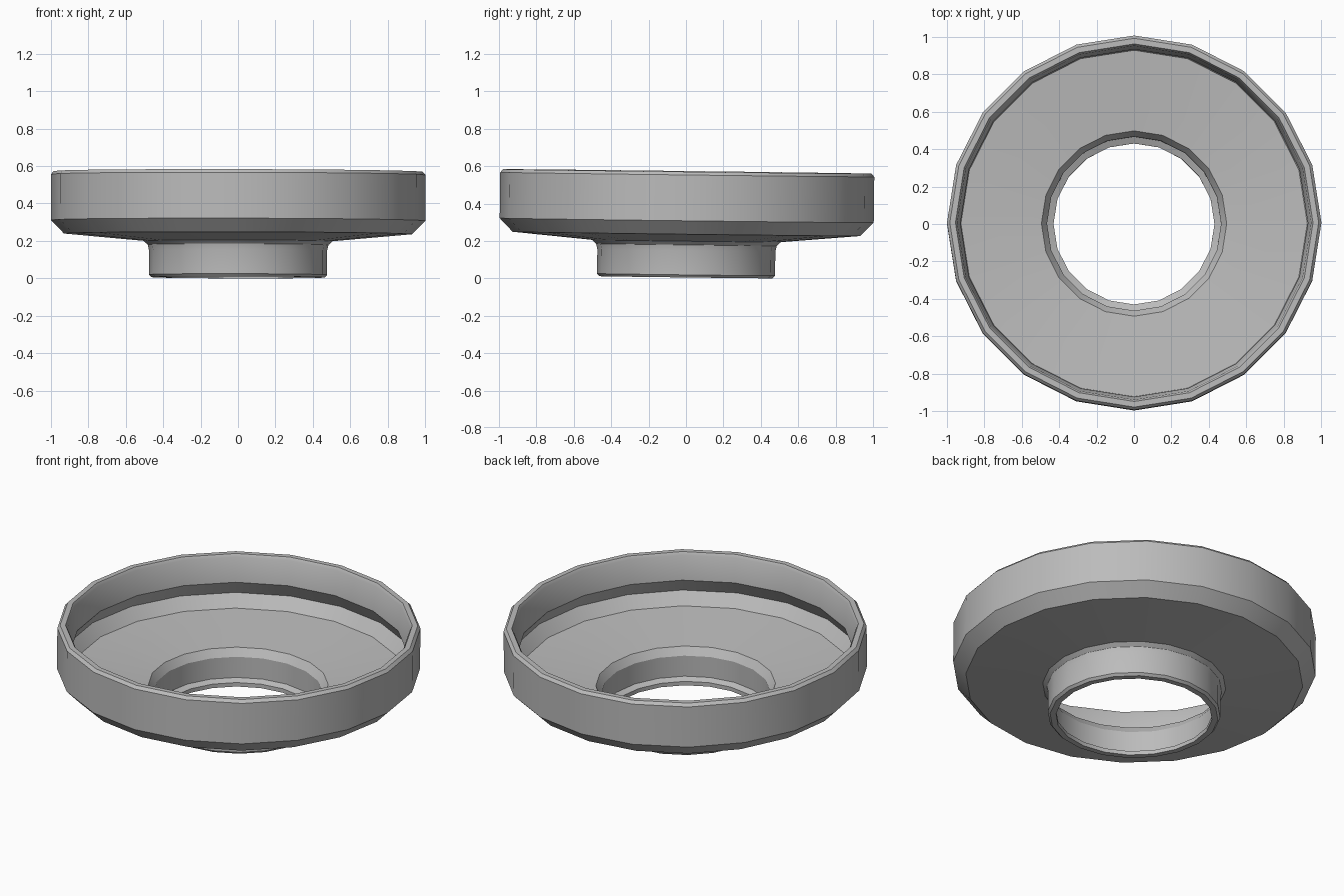
import bpy, bmesh, math
from mathutils import Matrix

cube = bpy.data.objects.get("Cube")
if cube:
    bpy.data.objects.remove(cube, do_unlink=True)

SIDES = 20

# Thin shell cross-section as (radius, height), running up the outside and down the inside
outside = [(0.43, 0.006), (0.463, 0.006), (0.476, 0.02), (0.476, 0.15), (0.483, 0.18),
           (0.505, 0.2), (0.93, 0.238), (1.0, 0.31), (1.0, 0.555), (0.985, 0.572)]
inside = [(0.955, 0.572), (0.945, 0.555), (0.928, 0.41), (0.98, 0.325), (0.925, 0.255),
          (0.495, 0.215), (0.465, 0.17), (0.465, 0.045), (0.43, 0.03)]

# Grey material
grey = bpy.data.materials.new("mid_grey")
grey.use_nodes = True
colour = (0.5, 0.5, 0.5, 1)
grey.diffuse_color = colour
grey.node_tree.nodes["Principled BSDF"].inputs["Base Color"].default_value = colour

# Revolve the closed section around the vertical axis
bm = bmesh.new()
ring = [bm.verts.new((r, 0, z)) for r, z in outside + inside]
edges = [bm.edges.new((a, b)) for a, b in zip(ring, ring[1:] + ring[:1])]
bmesh.ops.spin(bm, geom=ring + edges, cent=(0, 0, 0), axis=(0, 0, 1),
               angle=math.tau, steps=SIDES, use_merge=False)
bmesh.ops.remove_doubles(bm, verts=bm.verts, dist=0.001)
bmesh.ops.recalc_face_normals(bm, faces=bm.faces)

# Slight lean, then rest on the ground
lean = Matrix.Rotation(math.radians(-0.7), 4, 'X') @ Matrix.Rotation(math.radians(0.12), 4, 'Y')
bmesh.ops.transform(bm, matrix=lean, verts=bm.verts)
lowest = min(v.co.z for v in bm.verts)
bmesh.ops.translate(bm, vec=(0, 0, -lowest), verts=bm.verts)

mesh = bpy.data.meshes.new("flanged_collar")
bm.to_mesh(mesh)
bm.free()
mesh.materials.append(grey)
collar = bpy.data.objects.new("flanged_collar", mesh)
bpy.context.collection.objects.link(collar)

# Smooth walls with crisp creases
bpy.ops.object.select_all(action='DESELECT')
collar.select_set(True)
bpy.context.view_layer.objects.active = collar
bpy.ops.object.shade_smooth_by_angle(angle=math.radians(30))
